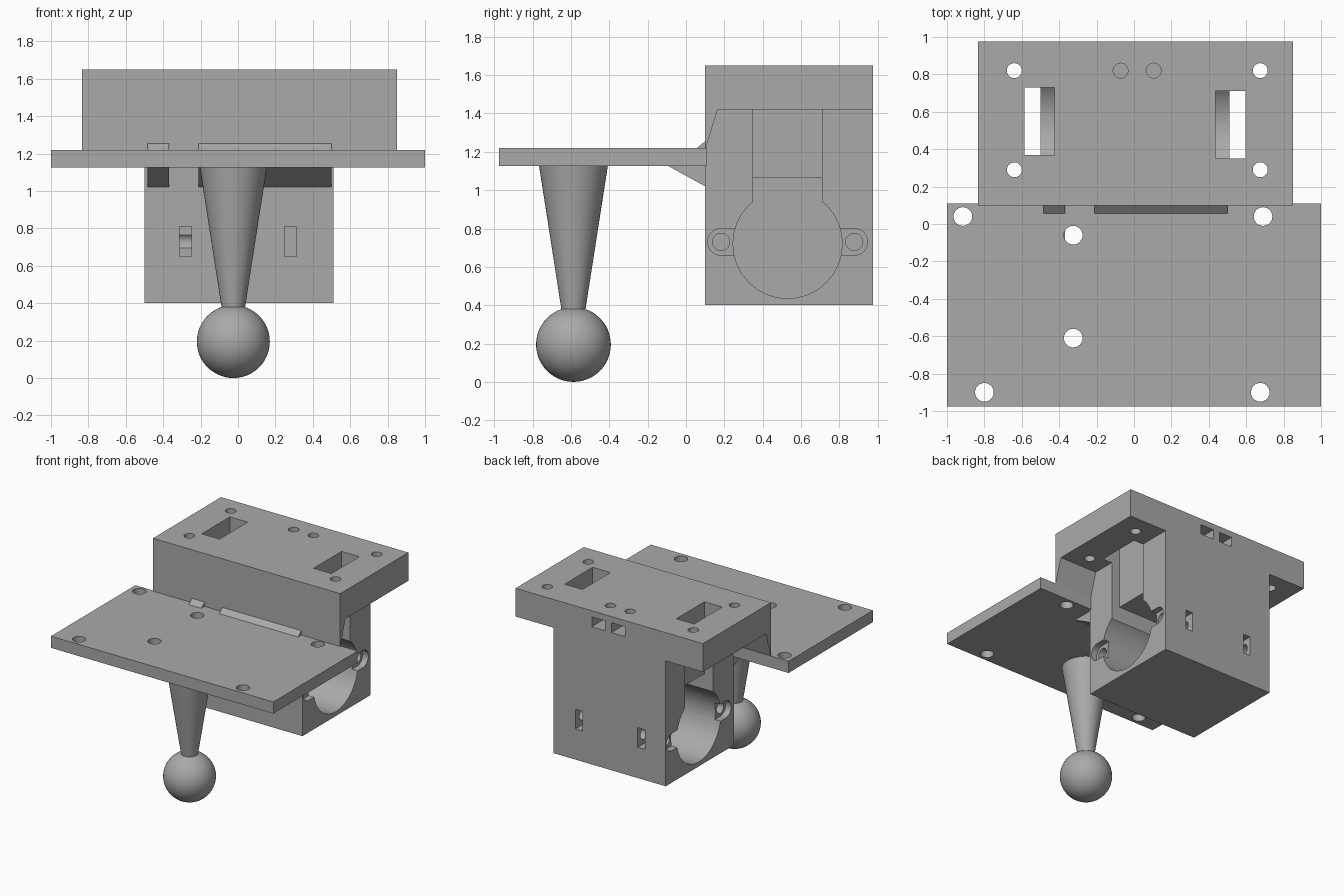
import bpy, bmesh, math
from mathutils import Matrix, Vector

cube = bpy.data.objects.get("Cube")
if cube:
    bpy.data.objects.remove(cube, do_unlink=True)

grey = bpy.data.materials.new("plain grey")
grey.use_nodes = True
colour = (0.4, 0.4, 0.4, 1)
grey.diffuse_color = colour
grey.node_tree.nodes["Principled BSDF"].inputs["Base Color"].default_value = colour


def finish(name, bm):
    bmesh.ops.recalc_face_normals(bm, faces=bm.faces)
    mesh = bpy.data.meshes.new(name)
    bm.to_mesh(mesh)
    bm.free()
    mesh.materials.append(grey)
    ob = bpy.data.objects.new(name, mesh)
    bpy.context.scene.collection.objects.link(ob)
    return ob


def box(name, x, y, z):
    bm = bmesh.new()
    size = Matrix.Diagonal((x[1] - x[0], y[1] - y[0], z[1] - z[0], 1))
    mid = Vector((sum(x), sum(y), sum(z))) / 2
    bmesh.ops.create_cube(bm, size=1, matrix=Matrix.Translation(mid) @ size)
    return finish(name, bm)


def rod(name, start, end, r1, r2=None, sides=32):
    """Cylinder or cone between two points."""
    a, b = Vector(start), Vector(end)
    turn = (b - a).to_track_quat('Z', 'Y').to_matrix().to_4x4()
    bm = bmesh.new()
    bmesh.ops.create_cone(bm, cap_ends=True, segments=sides, radius1=r1,
                          radius2=r1 if r2 is None else r2, depth=(b - a).length,
                          matrix=Matrix.Translation((a + b) / 2) @ turn)
    return finish(name, bm)


def extrude_x(name, profile, x0, x1):
    """Extrude a (y, z) outline along x."""
    bm = bmesh.new()
    face = bm.faces.new([bm.verts.new((x0, y, z)) for y, z in profile])
    out = bmesh.ops.extrude_face_region(bm, geom=[face])
    verts = [v for v in out["geom"] if isinstance(v, bmesh.types.BMVert)]
    bmesh.ops.translate(bm, verts=verts, vec=(x1 - x0, 0, 0))
    return finish(name, bm)


def combine(target, tool, operation='DIFFERENCE'):
    mod = target.modifiers.new("cut", 'BOOLEAN')
    mod.operation, mod.object, mod.solver = operation, tool, 'EXACT'
    bpy.context.view_layer.objects.active = target
    bpy.ops.object.modifier_apply(modifier=mod.name)
    bpy.data.objects.remove(tool, do_unlink=True)


def smooth(ob):
    bpy.ops.object.select_all(action='DESELECT')
    ob.select_set(True)
    bpy.context.view_layer.objects.active = ob
    bpy.ops.object.shade_smooth_by_angle(angle=math.radians(30))


# Housing: wide top flange with a tapered front lip, joined to the lower block
front, back, top = 0.10, 0.975, 1.65
housing = extrude_x("housing", [(front, top), (back, top), (back, 1.42),
                                (0.165, 1.42), (front, 1.21)], -0.835, 0.85)
combine(housing, box("block", (-0.50, 0.51), (front, back), (0.40, 1.5)), 'UNION')

# Motor bores, wire channels and mounting ears on both ends
for side, face, mid in ((1, 0.51, 0.53), (-1, -0.50, 0.55)):
    def span(depth):
        return sorted((face - side * depth, face + side * 0.1))

    def bore(y, z, radius, depth, sides=32):
        xs = span(depth)
        return rod("bore", (xs[0], y, z), (xs[1], y, z), radius, sides=sides)

    width = (mid - 0.18, mid + 0.18)
    combine(housing, bore(mid, 0.72, 0.285, 0.45))
    combine(housing, box("inner_channel", span(0.45), width, (0.75, 1.065)))
    combine(housing, box("wire_slot", sorted((face - side * 0.075, face + side * 0.085)),
                         width, (1.0, 1.8)))
    for ear in (-1, 1):
        y = mid + ear * 0.347
        combine(housing, box("ear_recess", span(0.05), sorted((y, mid + ear * 0.2)),
                             (0.66, 0.80)))
        combine(housing, bore(y, 0.73, 0.07, 0.05, 24))
        combine(housing, bore(y, 0.73, 0.045, 0.32, 20))

# Nut slots in the front and back of the block
for x in (-0.28, 0.28):
    for y in ((0, 0.23), (0.85, 1.1)):
        combine(housing, box("nut_slot", (x - 0.032, x + 0.032), y, (0.65, 0.81)))

# Flange screw holes, and two blind holes with nut pockets at the back
for x in (-0.64, 0.675):
    for y in (0.29, 0.82):
        combine(housing, rod("hole", (x, y, 1.3), (x, y, 1.8), 0.04, sides=20))
for x in (-0.072, 0.105):
    combine(housing, rod("blind_hole", (x, 0.82, 1.35), (x, 0.82, 1.8), 0.04, sides=20))
    combine(housing, box("nut_pocket", (x - 0.06, x + 0.06), (0.76, 1.1), (1.52, 1.6)))
smooth(housing)

# Front plate with drilled holes
plate = box("front_plate", (-1, 1), (-0.975, 0.11), (1.125, 1.22))
for x, y in ((-0.915, 0.04), (0.69, 0.04), (-0.325, -0.06), (-0.325, -0.61),
             (-0.80, -0.90), (0.675, -0.90)):
    combine(plate, rod("hole", (x, y, 1), (x, y, 1.4), 0.05, sides=24))
smooth(plate)

# Gussets bracing the plate against the housing
for name, x0, x1 in (("short_gusset", -0.485, -0.37), ("long_gusset", -0.21, 0.50)):
    extrude_x(name + "_top", [(0.045, 1.21), (0.12, 1.21), (0.12, 1.255), (0.10, 1.255)], x0, x1)
    extrude_x(name + "_bottom", [(-0.10, 1.13), (0.12, 1.13), (0.12, 1.02), (0.10, 1.02)],
              x0, x1)

# Ball-ended stem under the plate
cx, cy = -0.025, -0.587
smooth(rod("stem", (cx, cy, 0.36), (cx, cy, 1.15), 0.06, 0.183, 48))
bm = bmesh.new()
bmesh.ops.create_uvsphere(bm, u_segments=48, v_segments=24, radius=0.195,
                          matrix=Matrix.Translation((cx, cy, 0.195)))
smooth(finish("ball", bm))
